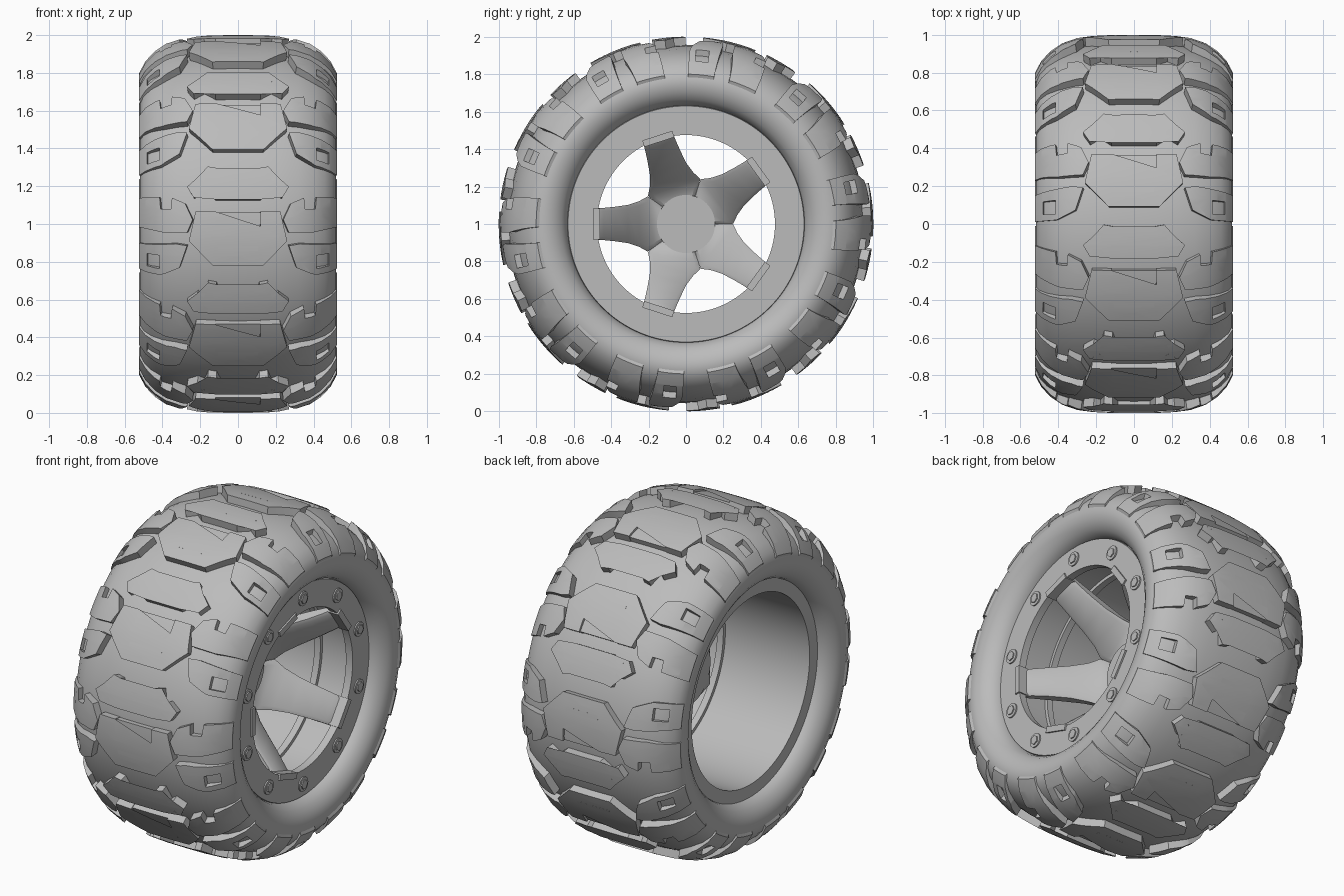
import bpy, bmesh
from math import sin, cos, pi, radians
from mathutils import Matrix, Vector

cube = bpy.data.objects.get("Cube")
if cube:
    bpy.data.objects.remove(cube)

grey = bpy.data.materials.new("plain_grey")
grey.use_nodes = True
grey.diffuse_color = (0.5, 0.5, 0.5, 1)
grey.node_tree.nodes["Principled BSDF"].inputs["Base Color"].default_value = (0.5, 0.5, 0.5, 1)


def finish(name, bm, angle=30, mirror=False):
    """Turn a bmesh around the wheel axle into a shaded object."""
    bmesh.ops.recalc_face_normals(bm, faces=bm.faces)
    mesh = bpy.data.meshes.new(name)
    bm.to_mesh(mesh)
    bm.free()
    mesh.materials.append(grey)
    ob = bpy.data.objects.new(name, mesh)
    bpy.context.collection.objects.link(ob)
    ob.location.z = 1
    if mirror:
        ob.modifiers.new("Mirror", "MIRROR").use_mirror_merge = False
    bpy.ops.object.select_all(action='DESELECT')
    ob.select_set(True)
    bpy.context.view_layer.objects.active = ob
    bpy.ops.object.shade_smooth_by_angle(angle=radians(angle))
    return ob


def repeat(bm, count):
    """Copy everything evenly around the axle."""
    bmesh.ops.spin(bm, geom=bm.verts[:] + bm.edges[:] + bm.faces[:], cent=(0, 0, 0),
                   axis=(1, 0, 0), angle=2 * pi * (count - 1) / count,
                   steps=count - 1, use_duplicate=True)


def lathe(name, profile, segments=128):
    """Revolve a closed (x, radius) profile around the axle."""
    bm = bmesh.new()
    rings = [[bm.verts.new((x, r * cos(a), r * sin(a))) for x, r in profile]
             for a in (2 * pi * i / segments for i in range(segments))]
    n = len(profile)
    for i in range(segments):
        p, q = rings[i - 1], rings[i]
        for j in range(n):
            bm.faces.new((p[j - 1], p[j], q[j], q[j - 1]))
    return finish(name, bm)


def interp(curve, x):
    x = min(abs(x), curve[-1][0])
    for (x0, r0), (x1, r1) in zip(curve, curve[1:]):
        if x <= x1:
            return r0 + (r1 - r0) * (x - x0) / (x1 - x0)


# Tyre carcass: half of the crown and shoulder, then the sidewall
CROWN = [(0, .957), (.12, .955), (.22, .948), (.32, .932), (.40, .905),
         (.46, .868), (.50, .825), (.518, .78)]
SIDE = [(.518, .74), (.505, .70), (.48, .665), (.45, .642), (.41, .63)]
TREAD = [(0, 1), (.12, .999), (.22, .994), (.3, .983), (.38, .955),
         (.44, .915), (.49, .862), (.523, .80)]
half = CROWN + SIDE
lathe("tyre", [(-x, r) for x, r in reversed(half)] + half[1:])

# Rim barrel with its flat bolted flange
lathe("rim", [(-.43, .635), (-.43, .56), (.13, .56), (.13, .54), (.17, .54), (.17, .56),
              (.385, .56), (.385, .475), (.43, .475), (.43, .63), (.41, .635)])


def lug(name, outline, hole=None, low=0, mirror=False, base=-12.7):
    """Raised tread block from an (x, degrees) outline, wrapped on the tyre."""
    bm = bmesh.new()
    bm.faces.new([bm.verts.new((x, a, 0)) for x, a in outline])
    bmesh.ops.triangulate(bm, faces=bm.faces)
    cuts = [(s * x, (1, 0, 0)) for x, r in TREAD[:-1] for s in (1, -1)]
    cuts += [(a, (0, 1, 0)) for a in range(-6, 36, 3)]
    if hole:
        cuts += [(v, (1, 0, 0)) for v in hole[:2]] + [(v, (0, 1, 0)) for v in hole[2:]]
    for v, axis in cuts:
        bmesh.ops.bisect_plane(bm, geom=bm.verts[:] + bm.edges[:] + bm.faces[:],
                               dist=1e-5, plane_co=Vector(axis) * v, plane_no=axis)
    if hole:
        x0, x1, a0, a1 = hole
        inside = [f for f in bm.faces if x0 < f.calc_center_median().x < x1
                  and a0 < f.calc_center_median().y < a1]
        bmesh.ops.delete(bm, geom=inside, context='FACES')
    top = bmesh.ops.extrude_face_region(bm, geom=bm.faces[:], use_keep_orig=True)["geom"]
    for v in top:
        if isinstance(v, bmesh.types.BMVert):
            v.co.z = 1
    for v in bm.verts:
        x, a = v.co.x, radians(v.co.y + base)
        r = interp(TREAD, x) - low if v.co.z > .5 else interp(CROWN, x) - .02
        if v.co.z < .5:
            x *= .97
        v.co = (x, -r * cos(a), r * sin(a))
    repeat(bm, 10)
    return finish(name, bm, 25, mirror)


def both(points):
    """Complete a symmetric outline from its +x half."""
    return points + [(-x, a) for x, a in reversed(points)]


# Centre tread: horseshoe plates with a lower tongue, and winged blocks between
lug("horseshoe_lugs", both([(.135, 0), (.26, 7.5), (.225, 16.5), (.12, 16.5), (.12, 12),
                            (.105, 4.5)]))
lug("horseshoe_tongues", both([(.115, 7.8), (.12, 16.3)]), low=.012)
lug("winged_lugs", both([(.12, 20.2), (.18, 23), (.235, 20.8), (.27, 24.2), (.215, 27),
                         (.18, 25.5), (.16, 30.5), (.115, 30), (.085, 24.3)]))

# Shoulder tread on both sides
lug("window_lugs", [(.523, -4.5), (.41, -4), (.31, -1), (.27, 6), (.33, 6.5), (.523, 5.5)],
    hole=(.415, .482, -2, 2.4), mirror=True)
lug("notched_lugs", [(.523, 11.5), (.40, 10), (.27, 10), (.24, 14), (.28, 19), (.35, 21),
                     (.355, 17.5), (.41, 17.5), (.415, 21.5), (.523, 22.5)], mirror=True)


def disc(bm, radius, x0, x1, y=0, z=0, segments=24, radius_in=None):
    """Round block along the axle between two x positions."""
    m = Matrix.Translation(((x0 + x1) / 2, y, z)) @ Matrix.Rotation(pi / 2, 4, 'Y')
    bmesh.ops.create_cone(bm, cap_ends=True, segments=segments, radius1=radius_in or radius,
                          radius2=radius, depth=x1 - x0, matrix=m)


# Flange bolts
bm = bmesh.new()
disc(bm, .042, .42, .438, z=.557)
disc(bm, .028, .43, .445, z=.557, segments=6)
repeat(bm, 10)
finish("bolts", bm)

# Hub set deep inside the wheel
bm = bmesh.new()
disc(bm, .155, -.03, .065, segments=64)
disc(bm, .19, -.03, .045, segments=64)
finish("hub", bm)

# Five dished spokes: stations of (radius, front x, half width, thickness)
STATIONS = [(.10, .055, .075, .08), (.17, .06, .125, .09), (.205, .085, .147, .10),
            (.25, .135, .122, .11), (.31, .215, .102, .11), (.38, .30, .092, .10),
            (.44, .365, .086, .08), (.475, .40, .084, .06), (.49, .41, .083, .05)]
bm = bmesh.new()
last = None
for r, x, w, t in STATIONS:
    ring = [bm.verts.new((px, -r, pz)) for px, pz in
            ((x - t, -w), (x - .015, -w), (x, -w * .8), (x, w * .8), (x - .015, w), (x - t, w))]
    if last:
        for j in range(6):
            bm.faces.new((last[j - 1], last[j], ring[j], ring[j - 1]))
    else:
        bm.faces.new(ring)
    last = ring
bm.faces.new(last)
# Raised lips at the spoke tips, overlapping the flange
bmesh.ops.create_cube(bm, size=1, matrix=Matrix.Translation((.405, -.478, 0))
                      @ Matrix.Diagonal((.07, .036, .168, 1)))
repeat(bm, 5)
finish("spokes", bm, 40)
